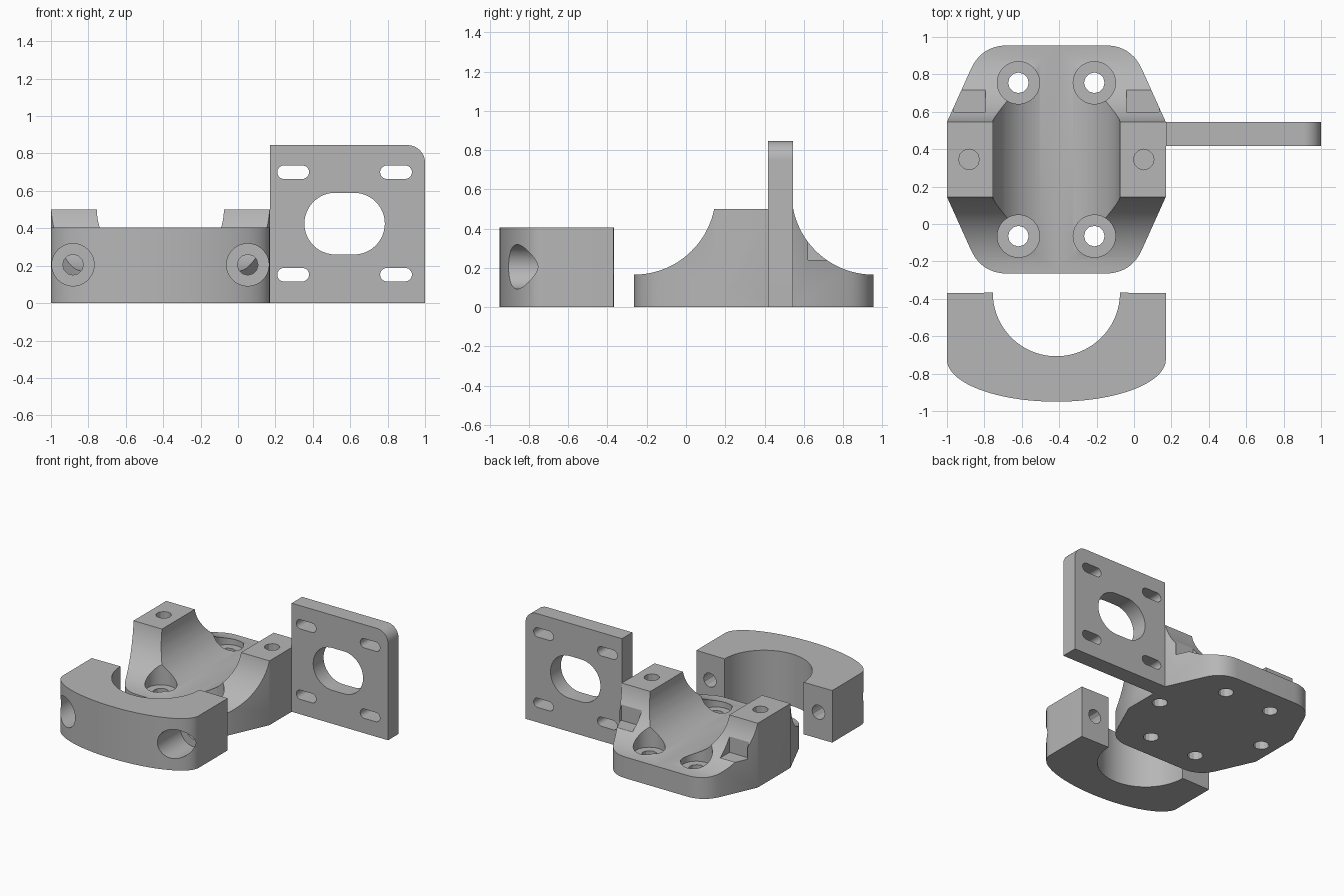
import bpy, bmesh, math
from mathutils import Vector

cube = bpy.data.objects.get("Cube")
if cube:
    bpy.data.objects.remove(cube, do_unlink=True)

gray = bpy.data.materials.new("plain gray")
gray.use_nodes = True
gray.diffuse_color = (0.47, 0.47, 0.47, 1)
gray.node_tree.nodes["Principled BSDF"].inputs["Base Color"].default_value = gray.diffuse_color


def arc(cx, cy, rx, ry, a0, a1, n=32):
    """Points along an ellipse arc, angles in degrees."""
    angles = [math.radians(a0 + (a1 - a0) * i / n) for i in range(n + 1)]
    return [(cx + rx * math.cos(a), cy + ry * math.sin(a)) for a in angles]


def circle(cx, cy, r, n=64):
    return arc(cx, cy, r, r, 0, 360, n)[:-1]


def stadium(cx, cy, half, r, n=16):
    return arc(cx + half, cy, r, r, -90, 90, n) + arc(cx - half, cy, r, r, 90, 270, n)


def rounded(prev, corner, nxt, length, n=10):
    """Soft corner starting and ending at the given distance from the corner."""
    p, c, q = Vector(prev), Vector(corner), Vector(nxt)
    a, b = c + (p - c).normalized() * length, c + (q - c).normalized() * length
    return [tuple(a * (1 - t) ** 2 + c * 2 * t * (1 - t) + b * t * t)
            for t in (i / n for i in range(n + 1))]


def prism(name, pts, axis, lo, hi):
    """Extrude a 2D outline along an axis."""
    place = {"x": lambda a, b, t: (t, a, b),
             "y": lambda a, b, t: (a, t, b),
             "z": lambda a, b, t: (a, b, t)}[axis]
    bm = bmesh.new()
    rings = [[bm.verts.new(place(a, b, t)) for a, b in pts] for t in (lo, hi)]
    bm.faces.new(rings[0])
    bm.faces.new(rings[1])
    for i in range(len(pts)):
        j = (i + 1) % len(pts)
        bm.faces.new((rings[0][i], rings[0][j], rings[1][j], rings[1][i]))
    bmesh.ops.recalc_face_normals(bm, faces=bm.faces)
    mesh = bpy.data.meshes.new(name)
    bm.to_mesh(mesh)
    bm.free()
    obj = bpy.data.objects.new(name, mesh)
    bpy.context.collection.objects.link(obj)
    mesh.materials.append(gray)
    return obj


def carve(obj, pts, axis, lo, hi, operation="DIFFERENCE"):
    """Cut (or intersect) an object with an extruded outline."""
    cutter = prism("cutter", pts, axis, lo, hi)
    cutter.hide_render = True
    mod = obj.modifiers.new("cut", "BOOLEAN")
    mod.operation, mod.solver, mod.object = operation, "EXACT", cutter
    bpy.context.view_layer.objects.active = obj
    bpy.ops.object.modifier_apply(modifier=mod.name)
    bpy.data.objects.remove(cutter, do_unlink=True)


def finish(obj):
    bpy.ops.object.select_all(action="DESELECT")
    obj.select_set(True)
    bpy.context.view_layer.objects.active = obj
    bpy.ops.object.shade_smooth_by_angle(angle=math.radians(28))


def box(x0, x1, y0, y1):
    return [(x0, y0), (x1, y0), (x1, y1), (x0, y1)]


MID_X, MID_Y, HALF_W = -0.415, 0.345, 0.585
BORE = 0.34
SCREWS = (MID_X - 0.467, MID_X + 0.467)

# Clamp cap: half ring with a bulging front
cap_outline = (arc(MID_X, -0.725, HALF_W, 0.225, 180, 360, 64)
               + [(MID_X + HALF_W, -0.37)]
               + arc(MID_X, -0.367, BORE, BORE, 0, -180, 48)
               + [(MID_X - HALF_W, -0.37)])
cap = prism("clamp_cap", cap_outline, "z", 0, 0.405)
for x in SCREWS:
    carve(cap, circle(x, 0.205, 0.113, 48), "y", -1.1, -0.62)
    carve(cap, circle(x, 0.205, 0.055, 12), "y", -0.7, -0.2)
finish(cap)

# Saddle base: side profile with concave sweeps up to the posts
R = 0.417
sweep = math.degrees(math.asin((0.5 - 0.165 - R) / R))
profile = ([(-0.265, 0)]
           + arc(-0.265, 0.165 + R, R, R, -90, sweep)
           + arc(0.955, 0.165 + R, R, R, 180 - sweep, 270)
           + [(0.955, 0)])
base = prism("saddle_base", profile, "x", -1, MID_X + HALF_W)

# Plan outline of the base, four softened corners mirrored from one
side, corner, middle = (HALF_W, 0.2), (0.4, 0.61), (0, 0.61)
quarter = [side] + rounded(side, corner, middle, 0.14)
half = quarter + [(-x, y) for x, y in reversed(quarter)]
plan = half + [(-x, -y) for x, y in half]
carve(base, [(MID_X + x, MID_Y + y) for x, y in plan], "z", -0.1, 0.7, "INTERSECT")

# Round bore through the saddle
carve(base, circle(MID_X, 0.505, BORE, 96), "y", -0.5, 1.2)

# Counterbored mounting holes
for sx in (-1, 1):
    for sy in (-1, 1):
        x, y = MID_X + sx * 0.203, MID_Y + sy * 0.41
        carve(base, circle(x, y, 0.113, 48), "z", 0.13, 0.7)
        carve(base, circle(x, y, 0.055, 12), "z", -0.1, 0.2)

# Post screw holes, top and bottom, and notches behind the posts
for x in SCREWS:
    carve(base, circle(x, MID_Y, 0.055, 12), "z", 0.24, 0.7)
    carve(base, circle(x, MID_Y, 0.055, 12), "z", -0.1, 0.2)
for x0, x1 in ((-0.965, -0.795), (-0.04, 0.135)):
    carve(base, box(x0, x1, 0.6, 0.8), "z", 0.24, 0.7)
finish(base)

# Upright mounting plate with one rounded corner
top = 0.845
outline = [(0.17, 0), (1, 0)] + arc(0.905, top - 0.095, 0.095, 0.095, 0, 90, 16) + [(0.17, top)]
plate = prism("mounting_plate", outline, "y", 0.417, 0.545)
carve(plate, stadium(0.57, 0.425, 0.05, 0.165, 24), "y", 0.2, 0.8)
for x in (0.295, 0.845):
    for z in (0.152, 0.7):
        carve(plate, stadium(x, z, 0.049, 0.036), "y", 0.2, 0.8)
finish(plate)
